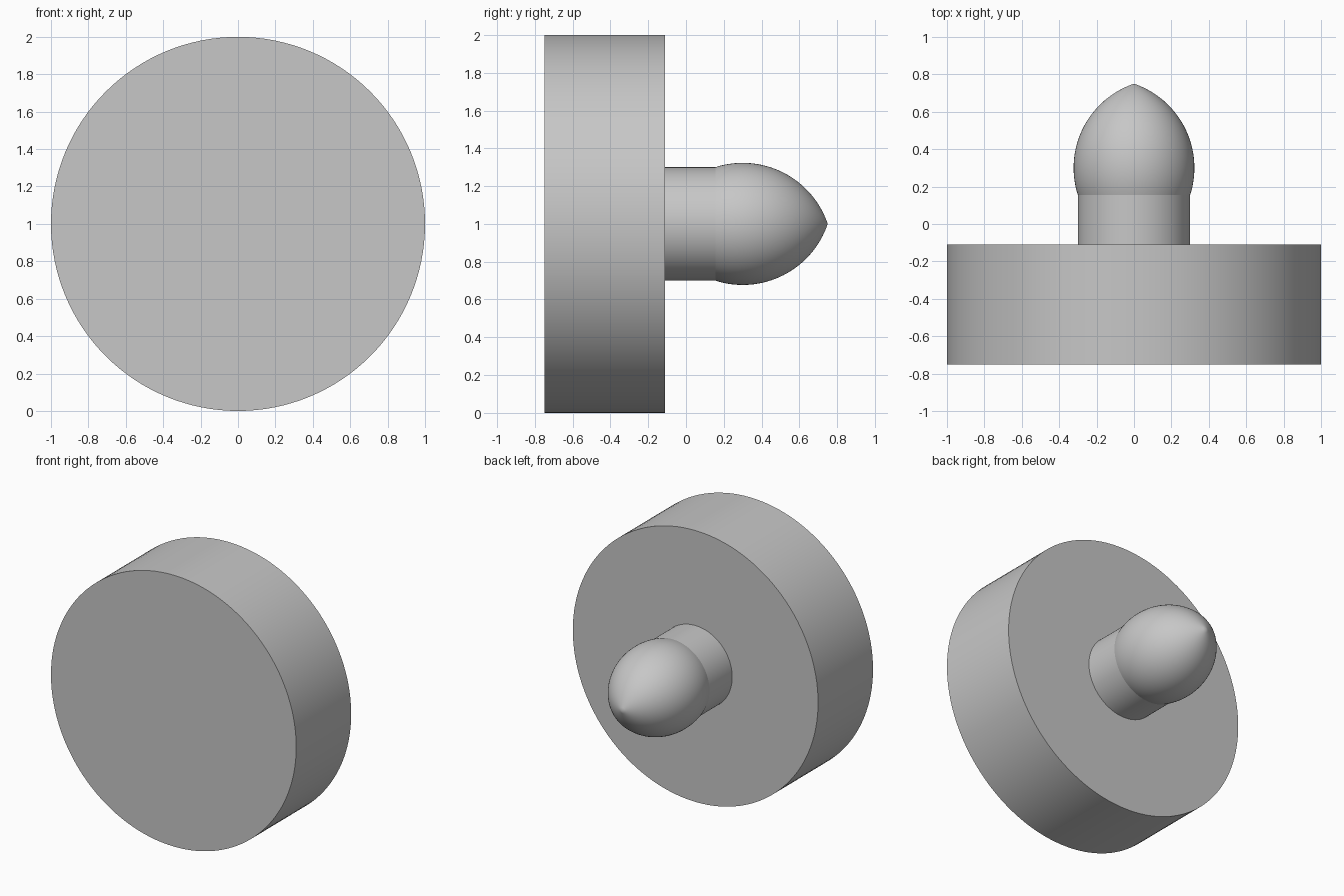
import bpy, bmesh
from math import sin, cos, asin, acos, radians, tau
from mathutils import Vector

cube = bpy.data.objects.get("Cube")
if cube:
    bpy.data.objects.remove(cube)

grey = bpy.data.materials.new("light_grey")
grey.use_nodes = True
colour = (0.57, 0.57, 0.57, 1)
grey.diffuse_color = colour
grey.node_tree.nodes["Principled BSDF"].inputs["Base Color"].default_value = colour

AXIS_Z = 1.0


def lathe(name, profile, steps):
    """Turn a profile of (y, radius) points around the front-to-back axis."""
    bm = bmesh.new()
    verts = [bm.verts.new((0, y, AXIS_Z + r)) for y, r in profile]
    edges = [bm.edges.new(pair) for pair in zip(verts, verts[1:])]
    bmesh.ops.spin(bm, geom=verts + edges, cent=(0, 0, AXIS_Z),
                   axis=Vector((0, 1, 0)), angle=tau, steps=steps)
    bmesh.ops.remove_doubles(bm, verts=bm.verts, dist=1e-4)
    bmesh.ops.recalc_face_normals(bm, faces=bm.faces)
    mesh = bpy.data.meshes.new(name)
    bm.to_mesh(mesh)
    bm.free()
    mesh.materials.append(grey)
    obj = bpy.data.objects.new(name, mesh)
    bpy.context.collection.objects.link(obj)
    bpy.ops.object.select_all(action='DESELECT')
    obj.select_set(True)
    bpy.context.view_layer.objects.active = obj
    bpy.ops.object.shade_smooth_by_angle(angle=radians(14))
    return obj


DISC_FRONT, DISC_BACK = -0.75, -0.11
NECK_END, NECK_RADIUS = 0.155, 0.3

# Wide round disc
lathe("disc", [(DISC_FRONT, 0), (DISC_FRONT, 1), (DISC_BACK, 1), (DISC_BACK, 0)], 128)

# Neck and pointed bulb: the bulb is a circular arc centred past the axis
centre_y, centre_r, arc_radius = 0.3, -0.152, 0.475
start = asin((NECK_END - centre_y) / arc_radius)
end = acos(-centre_r / arc_radius)
arc = []
for i in range(33):
    a = start + (end - start) * i / 32
    arc.append((centre_y + arc_radius * sin(a), centre_r + arc_radius * cos(a)))
arc[0] = (NECK_END, NECK_RADIUS)
arc[-1] = (0.75, 0)
lathe("peg", [(DISC_BACK, 0), (DISC_BACK, NECK_RADIUS)] + arc, 96)
